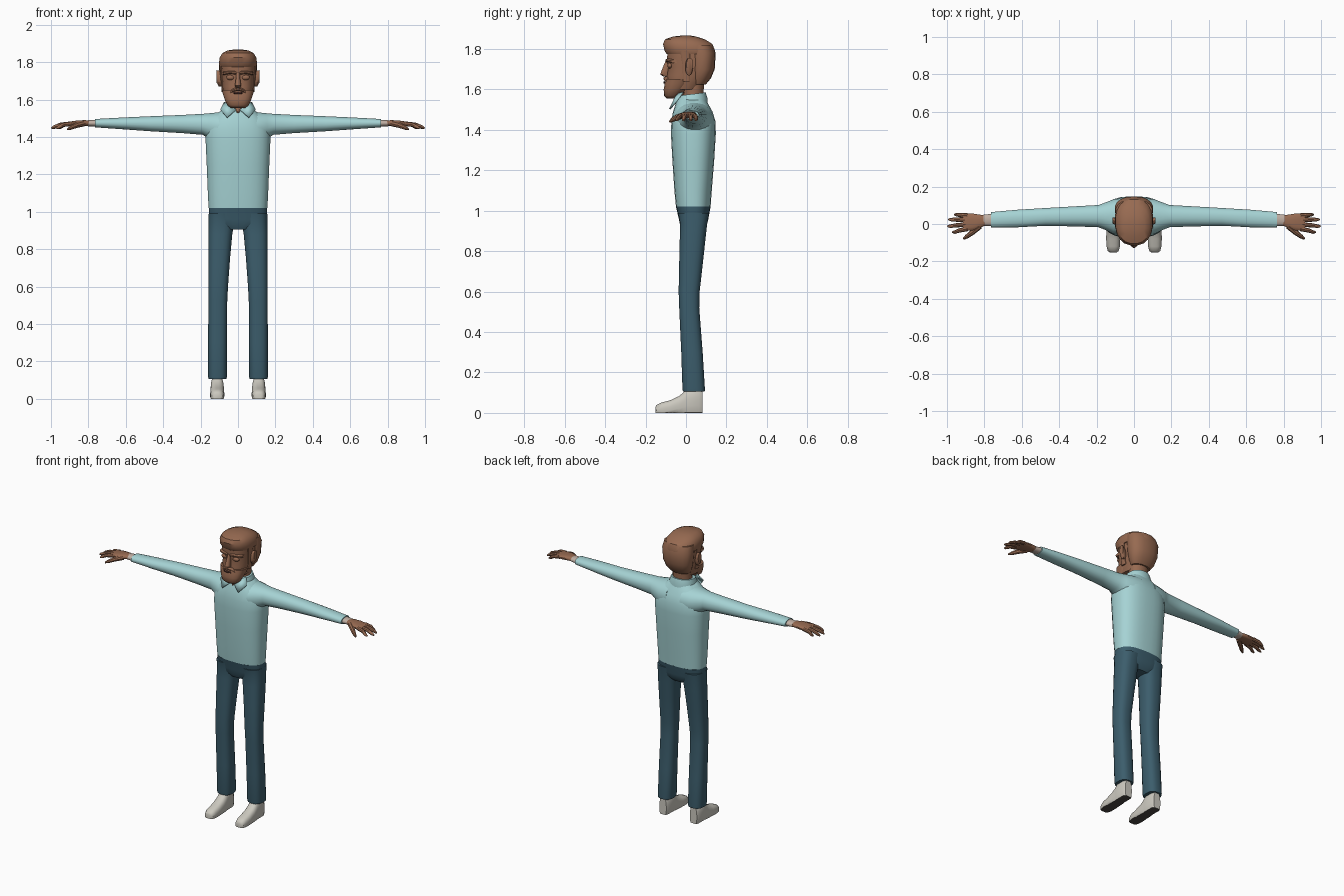
import bpy, bmesh, math
from mathutils import Vector


def material(name, rgb):
    m = bpy.data.materials.new(name)
    m.diffuse_color = (*rgb, 1)
    return m


SHIRT = material("pale teal shirt", (0.38, 0.65, 0.66))
PANTS = material("dark blue denim", (0.045, 0.11, 0.15))
SKIN = material("brown skin and hair", (0.31, 0.145, 0.083))
SHOE = material("off white shoe", (0.60, 0.58, 0.52))
SOLE = material("dark sole", (0.07, 0.06, 0.055))
WRIST = material("pale cuff", (0.52, 0.42, 0.36))
MOUTH = material("dark mouth", (0.05, 0.02, 0.015))


def finish(name, bm, mat, mirror=False, angle=40):
    bmesh.ops.recalc_face_normals(bm, faces=bm.faces)
    me = bpy.data.meshes.new(name)
    bm.to_mesh(me)
    bm.free()
    me.materials.append(mat)
    me.polygons.foreach_set("use_smooth", [True] * len(me.polygons))
    me.set_sharp_from_angle(angle=math.radians(angle))
    ob = bpy.data.objects.new(name, me)
    bpy.context.collection.objects.link(ob)
    if mirror:
        ob.modifiers.new("mirror", "MIRROR").use_mirror_merge = False
    return ob


def skin_rings(bm, rings):
    n = len(rings[0])
    for r, s in zip(rings, rings[1:]):
        for i in range(n):
            bm.faces.new((r[i], r[(i + 1) % n], s[(i + 1) % n], s[i]))
    bm.faces.new(rings[0])
    bm.faces.new(rings[-1])


def loft(name, axis, sections, mat, n=20, p=2.4, mirror=False, slope=0, floor=None, angle=40):
    """Sections are (position on axis, a min, a max, b min, b max)."""
    bm = bmesh.new()
    rings = []
    for t, a0, a1, b0, b1 in sections:
        ring = []
        for i in range(n):
            u = 2 * math.pi * (i + 0.5) / n
            c, s = math.cos(u), math.sin(u)
            da = math.copysign(abs(c) ** (2 / p), c) * (a1 - a0) / 2
            db = math.copysign(abs(s) ** (2 / p), s) * (b1 - b0) / 2
            a, b, w = (a0 + a1) / 2 + da, (b0 + b1) / 2 + db, t + slope * db
            co = {"z": (a, b, w), "x": (w, a, b), "y": (a, w, b)}[axis]
            if floor is not None:
                co = (co[0], co[1], max(co[2], floor))
            ring.append(bm.verts.new(co))
        rings.append(ring)
    skin_rings(bm, rings)
    return finish(name, bm, mat, mirror, angle)


def finger(name, points, n=8):
    """Tapered tube along points (x, y, z, radius)."""
    bm = bmesh.new()
    d = (Vector(points[-1][:3]) - Vector(points[0][:3])).normalized()
    side = d.cross(Vector((0, 0, 1))).normalized()
    up = side.cross(d)
    rings = []
    for x, y, z, r in points:
        rings.append([bm.verts.new(Vector((x, y, z)) + r * (math.cos(2 * math.pi * i / n) * side
                      + math.sin(2 * math.pi * i / n) * up)) for i in range(n)])
    skin_rings(bm, rings)
    return finish(name, bm, SKIN, True)


def ellipsoid(name, centre, size, mat, mirror=False):
    bm = bmesh.new()
    bmesh.ops.create_uvsphere(bm, u_segments=14, v_segments=8, radius=1)
    for v in bm.verts:
        v.co = Vector([c + q * s for c, q, s in zip(centre, v.co, size)])
    return finish(name, bm, mat, mirror)


# Shirt body and sleeves
loft("shirt_body", "z", [
    (1.02, -.158, .158, -.05, .122), (1.10, -.162, .162, -.058, .128),
    (1.25, -.168, .168, -.068, .140), (1.38, -.174, .174, -.075, .148),
    (1.44, -.172, .172, -.073, .147), (1.49, -.150, .150, -.065, .132),
    (1.525, -.110, .110, -.053, .112), (1.55, -.080, .080, -.045, .10)], SHIRT, 28, 2.5)
loft("sleeve", "x", [
    (.05, -.062, .140, 1.36, 1.540), (.11, -.055, .133, 1.37, 1.532),
    (.155, -.032, .115, 1.39, 1.527), (.19, -.018, .102, 1.411, 1.524),
    (.30, -.014, .096, 1.420, 1.518), (.47, -.010, .086, 1.430, 1.511),
    (.62, -.018, .077, 1.441, 1.504), (.765, -.020, .064, 1.451, 1.496)],
    SHIRT, 20, 2.2, True)
loft("shirt_cuff", "x", [(.75, -.012, .056, 1.454, 1.493),
                         (.805, -.010, .050, 1.457, 1.489)], WRIST, 16, 2.2, True)

# Collar band and two pointed flaps
loft("collar_band", "z", [(1.515, -.088, .088, -.055, .108), (1.55, -.082, .082, -.05, .106),
                          (1.577, -.072, .072, -.042, .098)], SHIRT, 24, 2.2, slope=.12)
bm = bmesh.new()
bm.faces.new([bm.verts.new(c) for c in (
    (.010, -.058, 1.545), (.058, -.080, 1.503), (.094, -.045, 1.545), (.072, -.015, 1.585),
    (.045, -.045, 1.575))])
bmesh.ops.triangulate(bm, faces=bm.faces)
flap = finish("collar_flap", bm, SHIRT, True)
flap.modifiers.new("thickness", "SOLIDIFY").thickness = .008
flap.modifiers["thickness"].offset = 0
# Open skin notch between the flaps
loft("throat", "z", [(1.527, -.006, .006, -.062, 0), (1.55, -.022, .022, -.056, 0),
                     (1.585, -.040, .040, -.040, 0)], SKIN, 12, 2)

# Trousers
loft("trouser_hips", "z", [
    (.905, -.07, .07, -.018, .085), (.93, -.145, .145, -.030, .104),
    (.96, -.157, .157, -.036, .111), (1.02, -.157, .157, -.050, .122)], PANTS, 28, 2.6)
loft("trouser_leg", "z", [
    (.105, .062, .158, -.015, .093), (.118, .059, .160, -.018, .094),
    (.30, .058, .160, -.024, .083), (.52, .057, .159, -.034, .066),
    (.60, .053, .159, -.037, .068), (.75, .042, .159, -.034, .085),
    (.88, .030, .159, -.031, .099), (.94, .020, .158, -.030, .106),
    (.99, .015, .157, -.040, .115)], PANTS, 20, 2.6, True)

# Shoes, with a dark underside
shoe = loft("shoe", "y", [
    (-.152, .093, .129, -.02, .028), (-.145, .082, .140, -.02, .040),
    (-.12, .075, .147, -.02, .052), (-.08, .073, .149, -.02, .062),
    (-.035, .074, .148, -.02, .083), (-.012, .075, .146, -.02, .102),
    (.005, .076, .146, -.02, .122), (.065, .077, .146, -.02, .122),
    (.082, .086, .136, -.02, .110)], SHOE, 24, 2.6, True, floor=0)
shoe.data.materials.append(SOLE)
for f in shoe.data.polygons:
    if f.normal.z < -.7 and f.center.z < .01:
        f.material_index = 1

# Hands
loft("palm", "x", [
    (.79, -.006, .046, 1.459, 1.488), (.82, -.020, .050, 1.459, 1.490),
    (.86, -.034, .056, 1.458, 1.488), (.90, -.038, .056, 1.458, 1.482),
    (.915, -.034, .052, 1.461, 1.478)], SKIN, 16, 2.5, True)
for label, y0, y1, x1 in (("little", .045, .050, .962), ("ring", .022, .024, .993),
                          ("middle", -.002, -.012, .998), ("index", -.026, -.044, .972)):
    finger(label + "_finger", [
        (.89, y0, 1.471, .0125), ((.90 + x1) / 2, (y0 + y1) / 2, 1.465, .0115),
        (x1 - .012, y1, 1.452, .009), (x1, y1, 1.447, .004)])
finger("thumb", [(.825, -.012, 1.472, .016), (.865, -.045, 1.462, .0145),
                 (.895, -.068, 1.449, .011), (.912, -.080, 1.441, .005)])

# Neck and head
loft("neck", "z", [(1.52, -.062, .062, -.025, .088), (1.60, -.060, .060, -.012, .088),
                   (1.66, -.064, .064, -.015, .095)], SKIN, 20, 2.1)
loft("face", "z", [
    (1.60, -.068, .068, -.090, .06), (1.635, -.078, .078, -.094, .09),
    (1.67, -.084, .084, -.094, .115), (1.71, -.088, .088, -.088, .130),
    (1.745, -.092, .092, -.095, .135), (1.80, -.093, .093, -.092, .135)], SKIN, 20, 2.5)
loft("beard", "z", [
    (1.556, -.040, .040, -.096, -.045), (1.57, -.058, .058, -.109, -.028),
    (1.60, -.072, .072, -.111, .000), (1.628, -.081, .081, -.106, .025),
    (1.652, -.087, .087, -.099, .030)], SKIN, 20, 2.5, angle=50)
loft("hair_back", "z", [
    (1.625, -.066, .066, .020, .098), (1.655, -.085, .085, .020, .123),
    (1.70, -.098, .098, .018, .142), (1.78, -.104, .104, .012, .147),
    (1.82, -.098, .098, .010, .130)], SKIN, 18, 2.3)
loft("hair_top", "z", [
    (1.775, -.098, .098, -.096, .144), (1.790, -.103, .103, -.107, .146),
    (1.825, -.099, .099, -.115, .132), (1.848, -.084, .084, -.105, .095),
    (1.862, -.058, .058, -.065, .050), (1.867, -.025, .025, -.02, .02)], SKIN, 20, 2.4, angle=35)
loft("sideburn", "z", [(1.64, .074, .087, -.015, .02), (1.72, .08, .094, -.018, .02),
                       (1.79, .08, .101, -.03, .02)], SKIN, 12, 3, True)

# Facial features
loft("nose", "z", [
    (1.664, -.013, .013, -.112, -.08), (1.674, -.018, .018, -.128, -.08),
    (1.70, -.013, .013, -.119, -.08), (1.745, -.009, .009, -.100, -.08)], SKIN, 12, 2.1)
loft("brow", "x", [(.010, -.102, -.07, 1.733, 1.752), (.045, -.100, -.06, 1.736, 1.754),
                   (.080, -.075, -.03, 1.730, 1.748)], SKIN, 10, 2.5, True)
ellipsoid("eyelid", (.040, -.079, 1.718), (.024, .013, .014), SKIN, True)
loft("moustache", "x", [(0, -.113, -.08, 1.646, 1.664), (.025, -.109, -.07, 1.640, 1.660),
                        (.050, -.095, -.06, 1.622, 1.642)], SKIN, 10, 2.2, True)
ellipsoid("mouth", (0, -.1075, 1.635), (.030, .0045, .006), MOUTH)
loft("ear", "x", [(.085, .000, .028, 1.672, 1.742), (.102, -.004, .034, 1.668, 1.755),
                  (.114, .002, .036, 1.690, 1.757)], SKIN, 14, 2.1, True)
